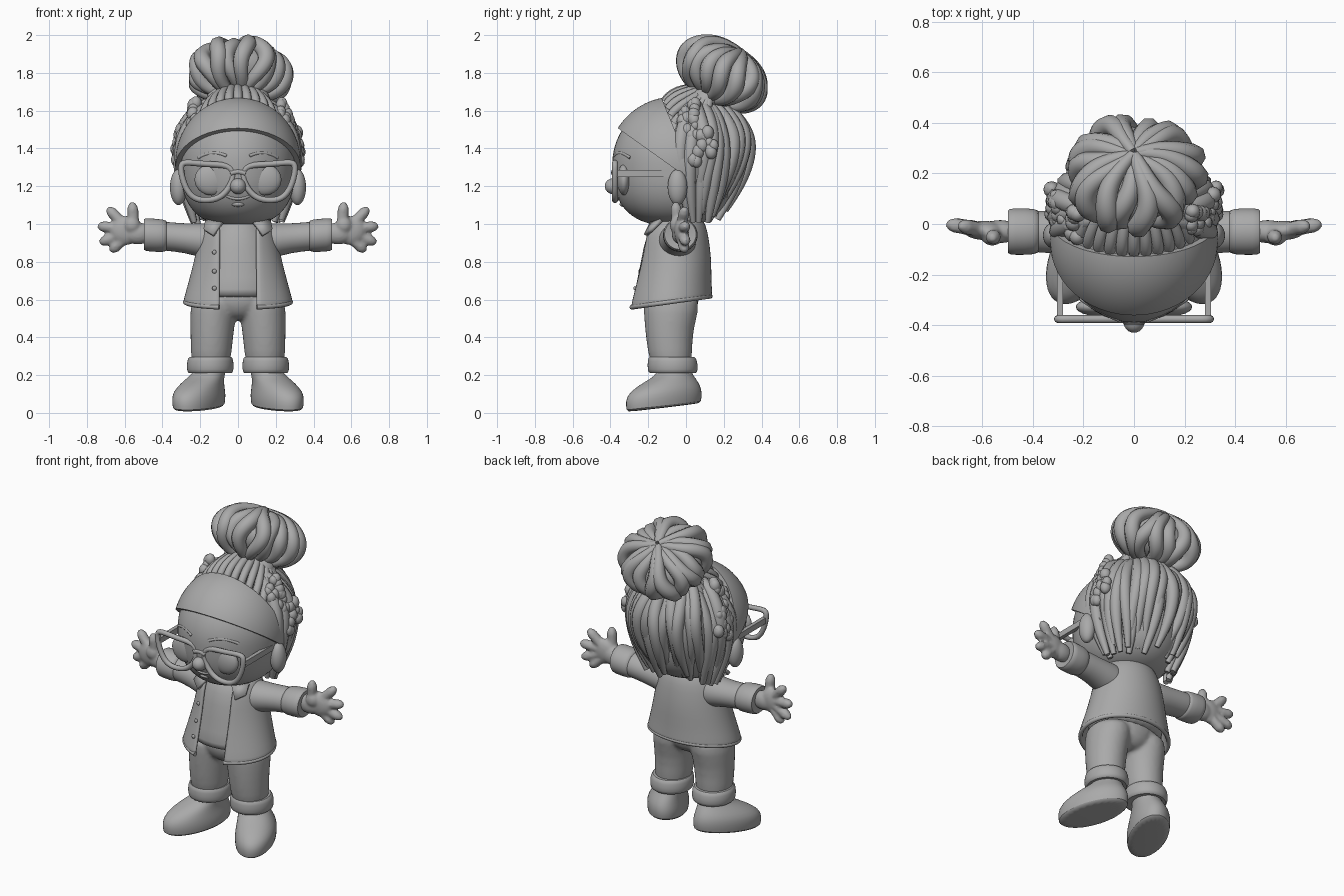
import bpy, bmesh, math, random
from math import sin, cos, pi, sqrt, asin
from mathutils import Vector, Matrix

random.seed(4)
if "Cube" in bpy.data.objects:
    bpy.data.objects.remove(bpy.data.objects["Cube"], do_unlink=True)
clay = bpy.data.materials.new("clay_grey")
clay.use_nodes = True
clay.diffuse_color = (0.4, 0.4, 0.4, 1)
clay.node_tree.nodes["Principled BSDF"].inputs["Base Color"].default_value = (0.4, 0.4, 0.4, 1)

def finish(name, bm, mirror=False, solid=0, subsurf=0, fuse=0):
    """Turn a bmesh into an object with the shared material and modifiers."""
    bmesh.ops.recalc_face_normals(bm, faces=bm.faces)
    mesh = bpy.data.meshes.new(name)
    bm.to_mesh(mesh)
    bm.free()
    mesh.materials.append(clay)
    ob = bpy.data.objects.new(name, mesh)
    bpy.context.collection.objects.link(ob)
    if mirror:
        ob.modifiers.new("Mirror", "MIRROR").use_mirror_merge = False
    if solid:
        m = ob.modifiers.new("Solidify", "SOLIDIFY")
        m.thickness, m.offset = solid, 0
    if subsurf:
        m = ob.modifiers.new("Subsurf", "SUBSURF")
        m.levels = m.render_levels = subsurf
    if fuse:
        m = ob.modifiers.new("Remesh", "REMESH")
        m.mode, m.voxel_size, m.use_smooth_shade = "VOXEL", fuse, True
        ob.modifiers.new("Smooth", "SMOOTH").iterations = 5
    return ob

def absorb(ob, bm):
    """Add an object's finished surface to a bmesh and remove the object."""
    bpy.context.view_layer.update()
    mesh = bpy.data.meshes.new_from_object(ob.evaluated_get(bpy.context.evaluated_depsgraph_get()))
    bpy.data.objects.remove(ob, do_unlink=True)
    bm.from_mesh(mesh)
    bpy.data.meshes.remove(mesh)

def fuse(name, obs, voxel):
    """Blend overlapping parts into one soft skin."""
    bm = bmesh.new()
    for ob in obs:
        absorb(ob, bm)
    finish(name, bm, fuse=voxel)

def loft(name, rings, axis="Z", n=24, gap=0, warp=None, **kw):
    """Skin ellipses (t, c1, c2, r1, r2) along an axis; gap leaves the front open."""
    bm = bmesh.new()
    rows = []
    for t, c1, c2, r1, r2 in rings:
        g, row = asin(gap / r1), []
        for k in range(n + 1 if gap else n):
            a = -pi / 2 + g + (2 * pi - 2 * g) * k / n
            u, v = c1 + r1 * cos(a), c2 + r2 * sin(a)
            p = Vector((u, v, t)) if axis == "Z" else Vector((t, u, v))
            row.append(bm.verts.new(warp(p) if warp else p))
        rows.append(row)
    for lo, hi in zip(rows, rows[1:]):
        for k in range(n):
            j = k + 1 if gap else (k + 1) % n
            bm.faces.new((lo[k], lo[j], hi[j], hi[k]))
    if not gap:
        bm.faces.new(rows[0])
        bm.faces.new(rows[-1])
    return finish(name, bm, subsurf=1, **kw)

def balls(name, items, seg=24, **kw):
    """One mesh of ellipsoids given as (centre, radii)."""
    bm = bmesh.new()
    for c, r in items:
        bmesh.ops.create_uvsphere(bm, u_segments=seg, v_segments=seg * 2 // 3, radius=1,
                                  matrix=Matrix.Translation(c) @ Matrix.Diagonal((*r, 1)))
    return finish(name, bm, **kw)

def tubes(name, paths, r, taper=lambda t: 1, cyclic=False, mirror=False):
    """Round tubes along smooth paths, converted to one mesh."""
    cu = bpy.data.curves.new(name, "CURVE")
    cu.dimensions, cu.bevel_depth, cu.bevel_resolution = "3D", r, 2
    cu.resolution_u, cu.use_fill_caps = 4, True
    for path in paths:
        sp = cu.splines.new("NURBS")
        sp.points.add(len(path) - 1)
        for i, p in enumerate(path):
            sp.points[i].co = (*p, 1)
            sp.points[i].radius = taper(i / (len(path) - 1))
        sp.order_u, sp.use_cyclic_u, sp.use_endpoint_u = 4, cyclic, not cyclic
    tmp = bpy.data.objects.new(name + "_path", cu)
    bpy.context.collection.objects.link(tmp)
    bm = bmesh.new()
    absorb(tmp, bm)
    return finish(name, bm, mirror=mirror)

# Head: round above, fuller in the cheeks below
def girth(h):
    p = 2.6 if h < 0 else 2
    return max(0, 1 - abs(h) ** p) ** (1 / p)

def face_y(x, z):
    return -0.06 - 0.33 * sqrt(max(0, girth((z - 1.32) / 0.33) ** 2 - (x / 0.305) ** 2))

bm = bmesh.new()
bmesh.ops.create_uvsphere(bm, u_segments=48, v_segments=32, radius=1)
for v in bm.verts:
    k = girth(v.co.z) / max(1e-4, sqrt(max(0, 1 - v.co.z ** 2)))
    v.co = (0.305 * k * v.co.x, -0.06 + 0.33 * k * v.co.y, 1.32 + 0.33 * v.co.z)
finish("head", bm)
balls("nose", [((0, -0.385, 1.2), (0.042, 0.045, 0.042))])
balls("eyes", [((0.14, -0.328, 1.235), (0.09, 0.036, 0.083))], mirror=True)
balls("ears", [((0.315, -0.045, 1.195), (0.045, 0.052, 0.095))], mirror=True)
tubes("eyebrows", [[(x, face_y(x, z) + 0.003, z) for x, z in
                    ((0.06, 1.36), (0.11, 1.385), (0.16, 1.38), (0.21, 1.35))]], 0.009, mirror=True)
tubes("mouth", [[(x, face_y(x, 1.135), 1.13 + 5 * x * x) for x in (-0.08, -0.05, -0.02, 0.02, 0.05, 0.08)]], 0.008)
balls("lower_lip", [((0, face_y(0, 1.1) + 0.008, 1.105), (0.035, 0.02, 0.014))])

# Glasses
rim = ((0.02, 1.27), (0.05, 1.315), (0.17, 1.315), (0.28, 1.33), (0.308, 1.315), (0.292, 1.22),
       (0.25, 1.14), (0.18, 1.12), (0.09, 1.135), (0.04, 1.2))
tubes("glasses_rims", [[(x, -0.376, z) for x, z in rim]], 0.016, cyclic=True, mirror=True)
tubes("glasses_bridge", [[(x, -0.383, 1.28 - 8 * x * x) for x in (-0.04, -0.01, 0.01, 0.04)]], 0.014)
bm = bmesh.new()
bmesh.ops.create_cube(bm, size=1, matrix=Matrix.Translation((0.293, -0.2, 1.268)) @
                      Matrix.Diagonal((0.024, 0.36, 0.036, 1)))
finish("glasses_temples", bm, mirror=True)

# Headband: solid wedge cut from a slightly larger head
bm = bmesh.new()
bmesh.ops.create_uvsphere(bm, u_segments=64, v_segments=48, radius=1,
                          matrix=Matrix.Translation((0, -0.06, 1.32)) @ Matrix.Diagonal((0.332, 0.355, 0.354, 1)))
for point, normal in (((0, -0.365, 1.51), (0, -0.26, -0.365)), ((0, -0.13, 1.67), (0, 0.42, 0.17))):
    bmesh.ops.bisect_plane(bm, geom=bm.verts[:] + bm.edges[:] + bm.faces[:], plane_co=point,
                           plane_no=normal, clear_outer=True)
    bmesh.ops.holes_fill(bm, edges=[e for e in bm.edges if e.is_boundary], sides=0)
finish("headband", bm)

# Back hair: filled core and hanging locks that follow the same profile (z, rx, ry)
hair = ((1.66, 0.08, 0.08), (1.62, 0.18, 0.16), (1.53, 0.265, 0.235), (1.42, 0.31, 0.29),
        (1.28, 0.305, 0.275), (1.15, 0.275, 0.225), (1.03, 0.235, 0.16))
loft("hair_core", [(z, 0, 0.04, rx - 0.035, ry - 0.04) for z, rx, ry in hair[:6]])
balls("hair_crown", [((0, 0.04, 1.45), (0.27, 0.17, 0.24))])
locks, count = [], 21
for layer in range(2):
    for i in range(count - layer):
        phi = (i + layer / 2) / (count - 1) * 3.5 - 1.75
        drop = random.uniform(-0.04, 0.07) + 0.03 * cos(phi)
        wave, puff = random.uniform(0, 6), random.uniform(-0.012, 0.016) - 0.03 * layer
        locks.append([((rx + puff) * sin(phi + 0.07 * sin(wave + k)),
                       0.035 + (ry + puff) * cos(phi + 0.07 * sin(wave + k)), z + drop * k / 6)
                      for k, (z, rx, ry) in enumerate(hair)])
tubes("hanging_locks", locks, 0.035, lambda t: 0.8 + 0.4 * sin(pi * t) - 0.35 * t ** 4)

# Front hair swept from the headband edge into the bun, with curls at the sides
def edge(a):
    return Vector((0.3 * sin(a), -0.11 + 0.16 * (1 - cos(a)), 1.65 - 0.38 * (1 - cos(a))))

swept = []
for i in range(17):
    e = edge((i - 8) * 0.16)
    swept.append([e, e + Vector((0, 0.03, 0.05)), Vector((e.x * 0.85, e.y + 0.1, e.z + 0.08)),
                  Vector((e.x * 0.4, 0.13, 1.72))])
tubes("swept_hair", swept, 0.024)
curls = []
for i in range(60):
    s, out, r = (1 if i % 2 else -1), random.uniform(0, 1), random.uniform(0.022, 0.034)
    c = edge(s * random.uniform(0.7, 1.5)) + Vector((0.028 * s, 0.02 + 0.1 * out, 0.1 * out - 0.01))
    curls.append((c, (r, r, r * 1.2)))
balls("side_curls", curls, seg=12)

# Bun: flattened ball of uneven strands, its pole tilted up and back
tilt = Matrix.Translation((0, 0.197, 1.79)) @ Matrix.Rotation(-0.58, 4, "X")
strands = []
for i in range(18):
    puff, wave = random.uniform(0.9, 1.06), random.uniform(0, 6)
    path = []
    for k in range(12):
        th, ph = 0.03 + k * 0.27, i * pi / 9 + 0.12 * sin(wave + 0.7 * k)
        path.append(tilt @ Vector((0.245 * puff * sin(th) * cos(ph), 0.22 * puff * sin(th) * sin(ph),
                                   0.145 * puff * cos(th))))
    strands.append(path)
tubes("bun_strands", strands, 0.042, lambda t: 0.5 + 0.6 * sin(pi * t))
bm = bmesh.new()
bmesh.ops.create_uvsphere(bm, u_segments=24, v_segments=16, radius=1,
                          matrix=tilt @ Matrix.Diagonal((0.225, 0.205, 0.135, 1)))
finish("bun_core", bm)
loft("bun_stem", [(1.58, 0, 0.07, 0.2, 0.12), (1.66, 0, 0.1, 0.17, 0.11), (1.75, 0, 0.14, 0.15, 0.11)])

# Torso: shirt under an open jacket whose hem dips at the front
def hem(p):
    return Vector((p.x, p.y, p.z + 0.14 * p.y * min(1, max(0, (0.85 - p.z) / 0.25))))

loft("shirt", [(0.61, 0, -0.085, 0.24, 0.185), (0.63, 0, -0.085, 0.24, 0.192), (0.8, 0, -0.065, 0.205, 0.174),
               (0.95, 0, -0.06, 0.17, 0.155), (1.06, 0, -0.05, 0.09, 0.09)])
loft("jacket", [(0.592, 0, -0.085, 0.28, 0.215), (0.61, 0, -0.085, 0.278, 0.213), (0.7, 0, -0.075, 0.25, 0.198),
                (0.82, 0, -0.06, 0.218, 0.183), (0.93, 0, -0.06, 0.195, 0.168), (0.99, 0, -0.06, 0.17, 0.155),
                (1.04, 0, -0.05, 0.125, 0.115)], gap=0.095, n=28, warp=hem, solid=0.024)
tubes("jacket_hem", [[hem(Vector((0.281 * cos(a), -0.085 + 0.216 * sin(a), 0.6))) for a in
                      [-pi / 2 + 0.36 + k * (2 * pi - 0.72) / 23 for k in range(24)]]], 0.013)
bm = bmesh.new()
bm.faces.new([bm.verts.new(p) for p in ((0.08, -0.18, 1.01), (0.17, -0.13, 1.02), (0.18, -0.18, 0.97),
                                        (0.13, -0.215, 0.94))])
finish("collar", bm, mirror=True, solid=0.02)
balls("buttons", [((-0.125, y, z), (0.012, 0.008, 0.012)) for y, z in
                  ((-0.27, 0.66), (-0.244, 0.75), (-0.218, 0.85))], seg=12)

# Sleeves, cuffs and hands
loft("sleeves", [(0.06, -0.05, 0.9, 0.11, 0.11), (0.19, -0.045, 0.912, 0.10, 0.092), (0.28, -0.033, 0.925, 0.086, 0.078),
                 (0.38, -0.03, 0.935, 0.082, 0.077), (0.45, -0.03, 0.94, 0.08, 0.075)], axis="X", mirror=True)
loft("sleeve_cuffs", [(0.37, -0.03, 0.937, 0.08, 0.078), (0.385, -0.03, 0.937, 0.092, 0.087),
                      (0.48, -0.03, 0.943, 0.094, 0.09), (0.505, -0.03, 0.945, 0.088, 0.083),
                      (0.49, -0.03, 0.945, 0.06, 0.06)], axis="X", mirror=True)
palms = balls("palms", [((0.595, -0.025, 0.965), (0.08, 0.038, 0.077)), ((0.53, -0.03, 0.95), (0.08, 0.046, 0.058)),
                        ((0.56, -0.05, 0.995), (0.043, 0.036, 0.046))], mirror=True)
fingers = [[Vector(root).lerp(Vector(tip), k / 6) for k in range(7)] for tip, root in (
    ((0.56, -0.055, 1.115), (0.55, -0.045, 0.98)), ((0.69, -0.005, 1.085), (0.6, -0.025, 0.99)),
    ((0.742, 0, 0.99), (0.62, -0.02, 0.975)), ((0.732, 0, 0.9), (0.61, -0.02, 0.95)),
    ((0.675, -0.005, 0.855), (0.59, -0.025, 0.935)))]
fuse("hands", [palms, tubes("fingers", fingers, 0.032, lambda t: 0.95 if t < 0.9 else 0.4, mirror=True)], 0.008)

# Trousers
hips = loft("hips", [(0.49, 0, -0.08, 0.07, 0.08), (0.52, 0, -0.08, 0.12, 0.12), (0.57, 0, -0.08, 0.2, 0.15),
                     (0.68, 0, -0.08, 0.23, 0.16)])
legs = loft("legs", [(0.22, 0.145, -0.075, 0.1, 0.105), (0.32, 0.142, -0.085, 0.109, 0.118),
                     (0.44, 0.137, -0.09, 0.116, 0.128), (0.54, 0.13, -0.078, 0.125, 0.147),
                     (0.64, 0.12, -0.08, 0.122, 0.152)], mirror=True)
fuse("trousers", [hips, legs], 0.012)
loft("trouser_cuffs", [(0.215, 0.147, -0.07, 0.09, 0.095), (0.205, 0.147, -0.07, 0.115, 0.122),
                       (0.225, 0.147, -0.07, 0.126, 0.136), (0.28, 0.147, -0.072, 0.124, 0.132),
                       (0.3, 0.145, -0.075, 0.113, 0.122), (0.295, 0.145, -0.075, 0.095, 0.1)], mirror=True)

# Shoes: toes turned out, heels slightly raised
def foot(p):
    q = Matrix.Rotation(0.45, 3, "Z") @ Vector(p) + Vector((0.175, -0.05, 0))
    return q + Vector((0, 0, max(0, q.y + 0.31) * 0.12))

loft("shoes", [(0.004, 0, -0.075, 0.104, 0.2), (0.008, 0, -0.075, 0.115, 0.214), (0.06, 0, -0.075, 0.12, 0.22),
               (0.1, 0, -0.073, 0.115, 0.206), (0.138, -0.01, -0.05, 0.1, 0.163), (0.165, -0.02, -0.022, 0.09, 0.118),
               (0.19, -0.03, 0, 0.083, 0.09), (0.24, -0.035, 0, 0.08, 0.085)], warp=foot, mirror=True)
tubes("shoe_laces", [[foot((x - 0.015, y, z - 5 * x * x)) for x in (-0.05, -0.02, 0.02, 0.05)]
                     for y, z in ((-0.165, 0.145), (-0.13, 0.16))], 0.008, mirror=True)

# Smooth shading with kept creases
for ob in bpy.context.view_layer.objects:
    ob.select_set(ob.type == "MESH" and clay.name in ob.data.materials)
bpy.context.view_layer.objects.active = bpy.data.objects["head"]
bpy.ops.object.shade_smooth_by_angle(angle=math.radians(50))
